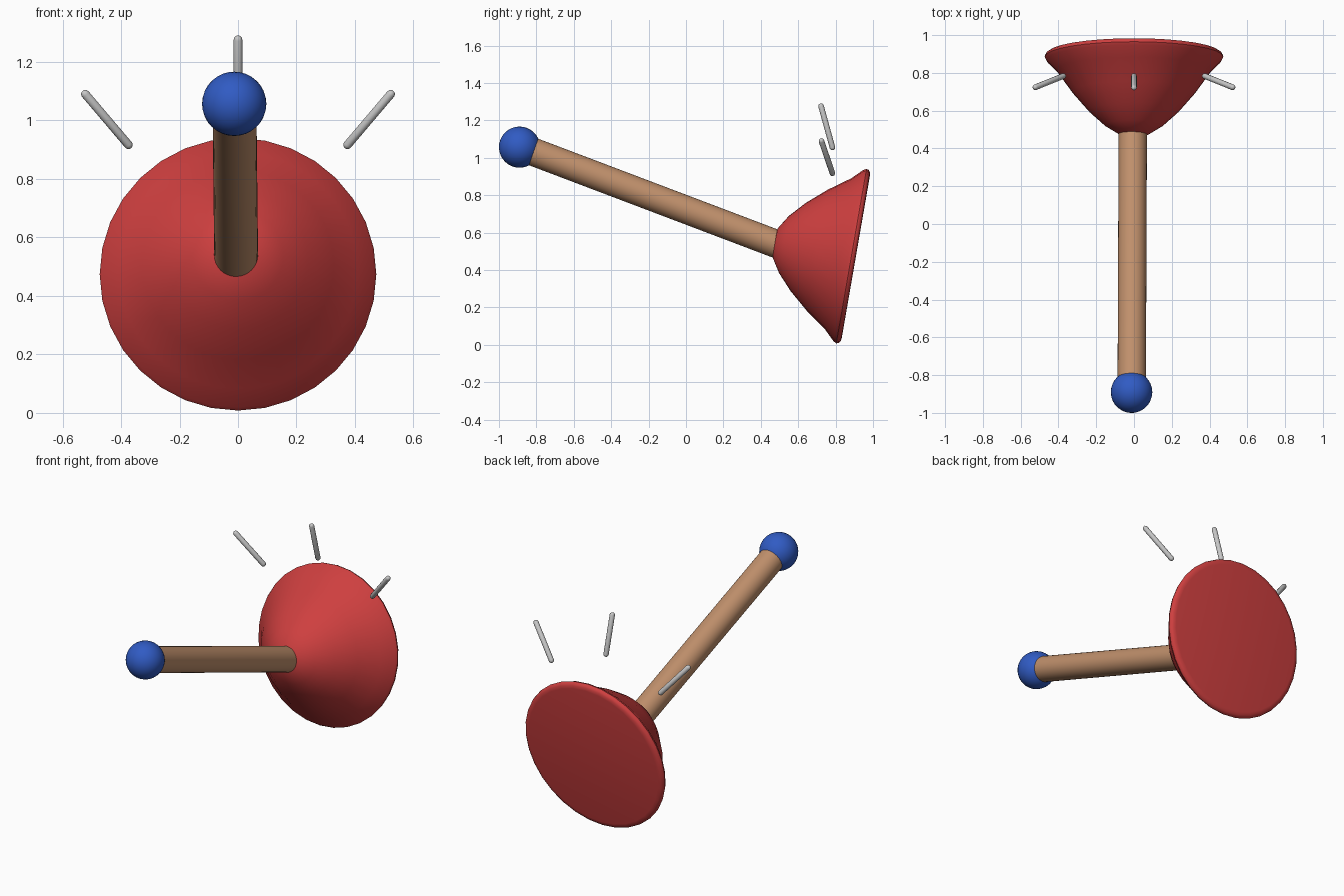
import bpy, bmesh, math
from mathutils import Vector

if "Cube" in bpy.data.objects:
    bpy.data.objects.remove(bpy.data.objects["Cube"])


def make_material(name, rgb):
    m = bpy.data.materials.new(name)
    m.diffuse_color = (*rgb, 1)
    m.use_nodes = True
    m.node_tree.nodes["Principled BSDF"].inputs["Base Color"].default_value = m.diffuse_color
    return m


RED = make_material("red rubber", (0.62, 0.05, 0.05))
WOOD = make_material("light wood", (0.53, 0.28, 0.15))
BLUE = make_material("blue", (0.03, 0.105, 0.55))
GREY = make_material("pale grey", (0.58, 0.58, 0.58))


def lathe(name, profile, origin, axis, segments, material):
    """Revolve (radius, height) points around an axis through origin."""
    axis = Vector(axis).normalized()
    rot = axis.to_track_quat('Z', 'Y')
    bm = bmesh.new()
    rings = []
    for r, h in profile:
        count = 1 if r == 0 else segments
        rings.append([bm.verts.new(Vector(origin) + rot @ Vector((
            r * math.cos(2 * math.pi * i / segments),
            r * math.sin(2 * math.pi * i / segments), h))) for i in range(count)])
    for a, b in zip(rings, rings[1:]):
        for i in range(segments):
            j = (i + 1) % segments
            corners = [a[i % len(a)], a[j % len(a)], b[j % len(b)], b[i % len(b)]]
            bm.faces.new(list(dict.fromkeys(corners)))
    bmesh.ops.recalc_face_normals(bm, faces=bm.faces)
    mesh = bpy.data.meshes.new(name)
    bm.to_mesh(mesh)
    bm.free()
    mesh.materials.append(material)
    ob = bpy.data.objects.new(name, mesh)
    bpy.context.collection.objects.link(ob)
    bpy.context.view_layer.objects.active = ob
    ob.select_set(True)
    bpy.ops.object.shade_smooth_by_angle(angle=math.radians(40))
    ob.select_set(False)
    return ob


def capsule(name, start, end, radius, material):
    """Thin rod with rounded ends."""
    start, end = Vector(start), Vector(end)
    length = (end - start).length
    arc = [(radius * math.cos(t), radius * math.sin(t))
           for t in (math.radians(d) for d in (0, 30, 60))]
    profile = [(0, -radius)] + [(r, -h) for r, h in reversed(arc)]
    profile += [(r, length + h) for r, h in arc] + [(0, length + radius)]
    return lathe(name, profile, start, end - start, 12, material)


# rubber cup with a rounded rim and a flat closed back
cup_profile = [(0, 0), (0.44, 0), (0.458, 0.003), (0.47, 0.012), (0.473, 0.024),
               (0.465, 0.04), (0.41, 0.096), (0.328, 0.21), (0.24, 0.312),
               (0.155, 0.39), (0.08, 0.437), (0, 0.452)]
lathe("rubber_cup", cup_profile, (0, 0.908, 0.47), (0, -0.985, 0.171), 32, RED)

# wooden handle, running from inside the cup to inside the knob
handle_start, handle_end = Vector((-0.006, 0.60, 0.495)), Vector((-0.012, -0.87, 1.052))
handle_axis = handle_end - handle_start
length = handle_axis.length
lathe("handle", [(0, 0), (0.075, 0), (0.075, length), (0, length)],
      handle_start, handle_axis, 32, WOOD)

# round knob on the handle end
knob_profile = [(0.11 * math.sin(math.pi * i / 16), -0.11 * math.cos(math.pi * i / 16))
                for i in range(1, 16)]
lathe("knob", [(0, -0.11)] + knob_profile + [(0, 0.11)],
      (-0.013, -0.89, 1.057), handle_axis, 32, BLUE)

# three action strokes floating over the cup
capsule("stroke_middle", (0, 0.783, 1.055), (0, 0.722, 1.276), 0.015, GREY)
for side, x in (("left", -1), ("right", 1)):
    capsule("stroke_" + side, (x * 0.375, 0.783, 0.917), (x * 0.522, 0.724, 1.09),
            0.015, GREY)
